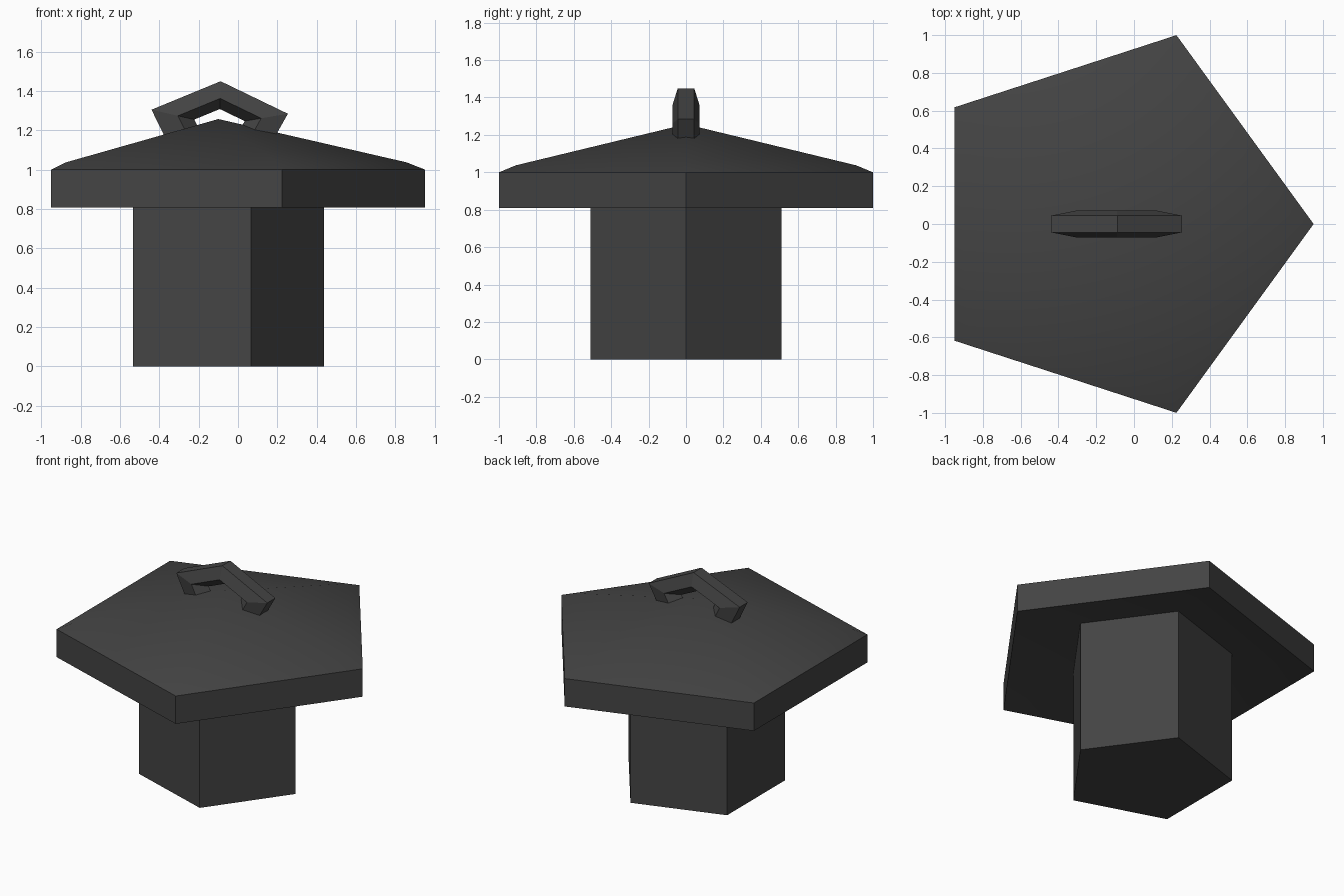
import bpy, bmesh, math

if "Cube" in bpy.data.objects:
    bpy.data.objects.remove(bpy.data.objects["Cube"])

dark = bpy.data.materials.new("dark grey")
dark.diffuse_color = (0.057, 0.057, 0.057, 1)
dark.use_nodes = True
dark.node_tree.nodes["Principled BSDF"].inputs["Base Color"].default_value = dark.diffuse_color
CX = -0.1  # axis of the pentagon


def finish(name, bm):
    bmesh.ops.recalc_face_normals(bm, faces=bm.faces[:])
    me = bpy.data.meshes.new(name)
    bm.to_mesh(me)
    bm.free()
    me.materials.append(dark)
    ob = bpy.data.objects.new(name, me)
    bpy.context.collection.objects.link(ob)
    return ob


def lathe(name, profile, base, apex):
    """Five-sided solid from (radius, z) rings, closed by fans to base and apex."""
    bm = bmesh.new()
    rings = [[bm.verts.new((CX + r * math.cos(k * math.tau / 5),
                            r * math.sin(k * math.tau / 5), z)) for k in range(5)]
             for r, z in profile]
    for a, b in zip(rings, rings[1:]):
        for k in range(5):
            n = (k + 1) % 5
            bm.faces.new((a[k], a[n], b[n], b[k]))
    for ring, z in ((rings[0], base), (rings[-1], apex)):
        tip = bm.verts.new((CX, 0, z))
        for k in range(5):
            bm.faces.new((ring[k], ring[(k + 1) % 5], tip))
    return finish(name, bm)


# pentagonal shaft, reaching into the hollow underside of the head
lathe("shaft", [(0.537, 0), (0.537, 0.96)], 0, 0.96)

# wide pentagonal head with a low peaked top and a hollowed underside
head = lathe("head", [(1.051, 0.808), (1.051, 1.0), (0.957, 1.037)], 1.02, 1.257)
bpy.context.view_layer.objects.active = head
head.select_set(True)
bpy.ops.object.shade_smooth_by_angle(angle=math.radians(30))

# loop handle: five-by-five torus, flattened, half sunk in the head
R, r = 0.262, 0.127
bm = bmesh.new()
rings = []
for i in range(5):
    a = math.pi / 2 + i * math.tau / 5
    ring = []
    for j in range(5):
        b = math.pi + j * math.tau / 5
        d = R + r * math.cos(b)
        ring.append(bm.verts.new((d * math.cos(a), r * math.sin(b), d * math.sin(a))))
    rings.append(ring)
for i in range(5):
    p, q = rings[i], rings[(i + 1) % 5]
    for j in range(5):
        n = (j + 1) % 5
        bm.faces.new((p[j], p[n], q[n], q[j]))
handle = finish("loop_handle", bm)
handle.scale = (1, 0.59, 0.615)
handle.rotation_euler.y = math.radians(1.7)
handle.location = (-0.095, 0, 1.225)
